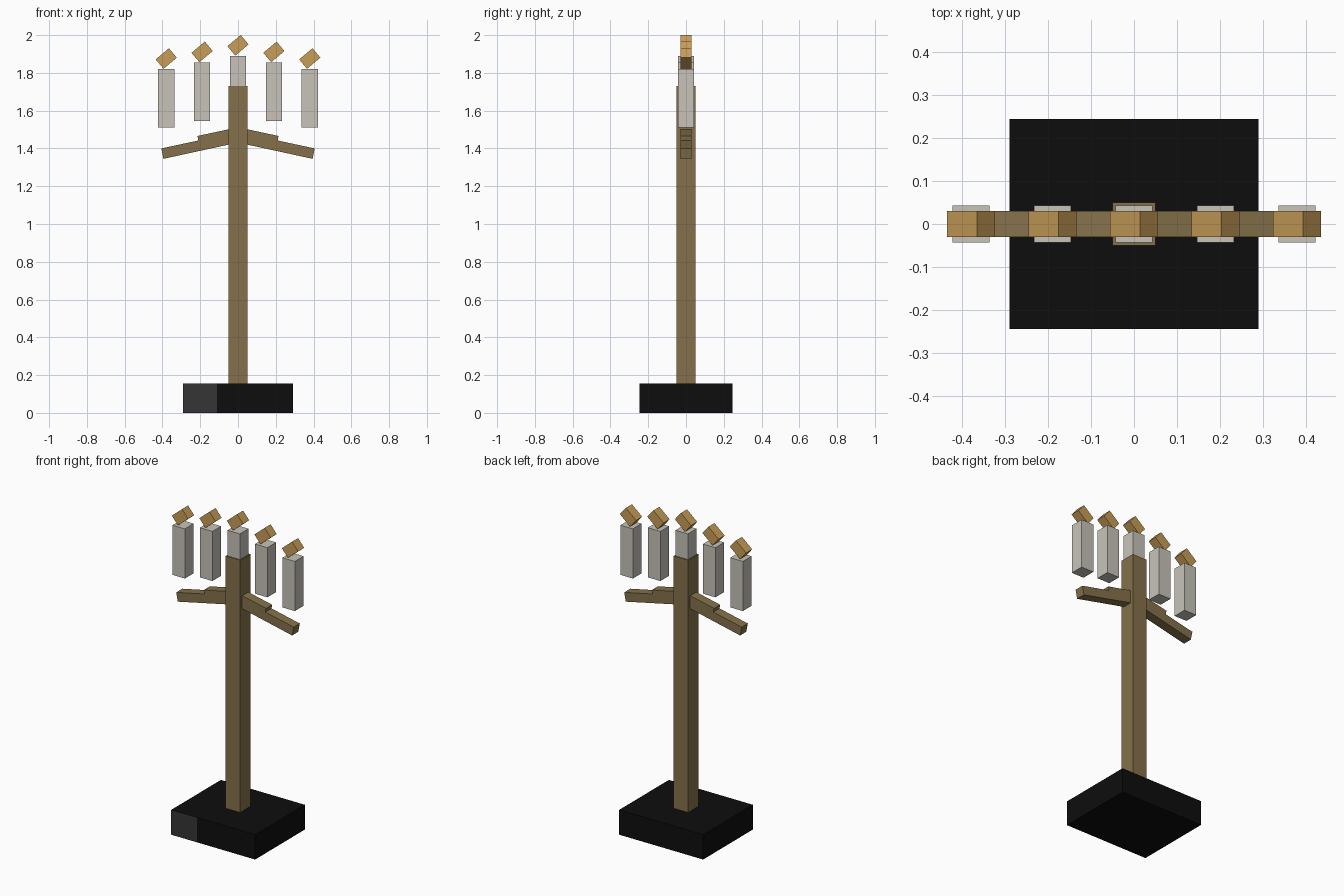
import bpy, bmesh, math
from mathutils import Matrix

if "Cube" in bpy.data.objects:
    bpy.data.objects.remove(bpy.data.objects["Cube"])


def material(name, r, g, b):
    """Flat material from 0-255 sRGB values."""
    def lin(c):
        c /= 255
        return c / 12.92 if c <= 0.04045 else ((c + 0.055) / 1.055) ** 2.4
    m = bpy.data.materials.new(name)
    m.diffuse_color = (lin(r), lin(g), lin(b), 1)
    m.use_nodes = True
    m.node_tree.nodes["Principled BSDF"].inputs["Base Color"].default_value = m.diffuse_color
    return m


WOOD = material("brown_wood", 133, 113, 75)
BLACK = material("black", 13, 13, 13)
GREY = material("dark_grey", 53, 53, 53)
WAX = material("pale_wax", 200, 196, 186)
FLAME = material("amber", 200, 157, 87)


def finish(name, bm, *mats):
    bmesh.ops.recalc_face_normals(bm, faces=bm.faces)
    me = bpy.data.meshes.new(name)
    bm.to_mesh(me)
    bm.free()
    ob = bpy.data.objects.new(name, me)
    bpy.context.collection.objects.link(ob)
    for m in mats:
        me.materials.append(m)
    return ob


def box_mesh(size, centre, tilt=0):
    bm = bmesh.new()
    mat = (Matrix.Translation(centre) @ Matrix.Rotation(math.radians(tilt), 4, 'Y')
           @ Matrix.Diagonal((*size, 1)))
    bmesh.ops.create_cube(bm, size=1, matrix=mat)
    return bm


# Base block, with a grey section cut into the left of its front face
bm = box_mesh((0.58, 0.49, 0.155), (0, 0, 0.0775))
bmesh.ops.bisect_plane(bm, geom=bm.verts[:] + bm.edges[:] + bm.faces[:],
                       plane_co=(-0.11, 0, 0), plane_no=(1, 0, 0))
bm.normal_update()
for f in bm.faces:
    if f.normal.y < -0.9 and f.calc_center_median().x < -0.11:
        f.material_index = 1
finish("base", bm, BLACK, GREY)

# Square post
finish("post", box_mesh((0.1, 0.1, 1.58), (0, 0, 0.94)), WOOD)

# Drooping stepped arms, mirrored left and right
ARM = [(0.0, 1.431), (0.395, 1.345), (0.406, 1.4), (0.21, 1.442),
       (0.215, 1.466), (0.0, 1.512)]
for side, label in ((-1, "left"), (1, "right")):
    bm = bmesh.new()
    face = bm.faces.new([bm.verts.new((side * x, -0.03, z)) for x, z in ARM])
    ext = bmesh.ops.extrude_face_region(bm, geom=[face])
    moved = [v for v in ext["geom"] if isinstance(v, bmesh.types.BMVert)]
    bmesh.ops.translate(bm, verts=moved, vec=(0, 0.06, 0))
    finish("arm_" + label, bm, WOOD)

# Five floating candles, each with a tilted flame block
for i in range(-2, 3):
    x, drop = i * 0.19, abs(i) * 0.035
    finish(f"candle_{i + 3}",
           box_mesh((0.086, 0.086, 0.31), (x, 0, 1.735 - drop)), WAX)
    finish(f"flame_{i + 3}",
           box_mesh((0.092, 0.06, 0.065), (x, 0, 1.946 - drop), -40), FLAME)
